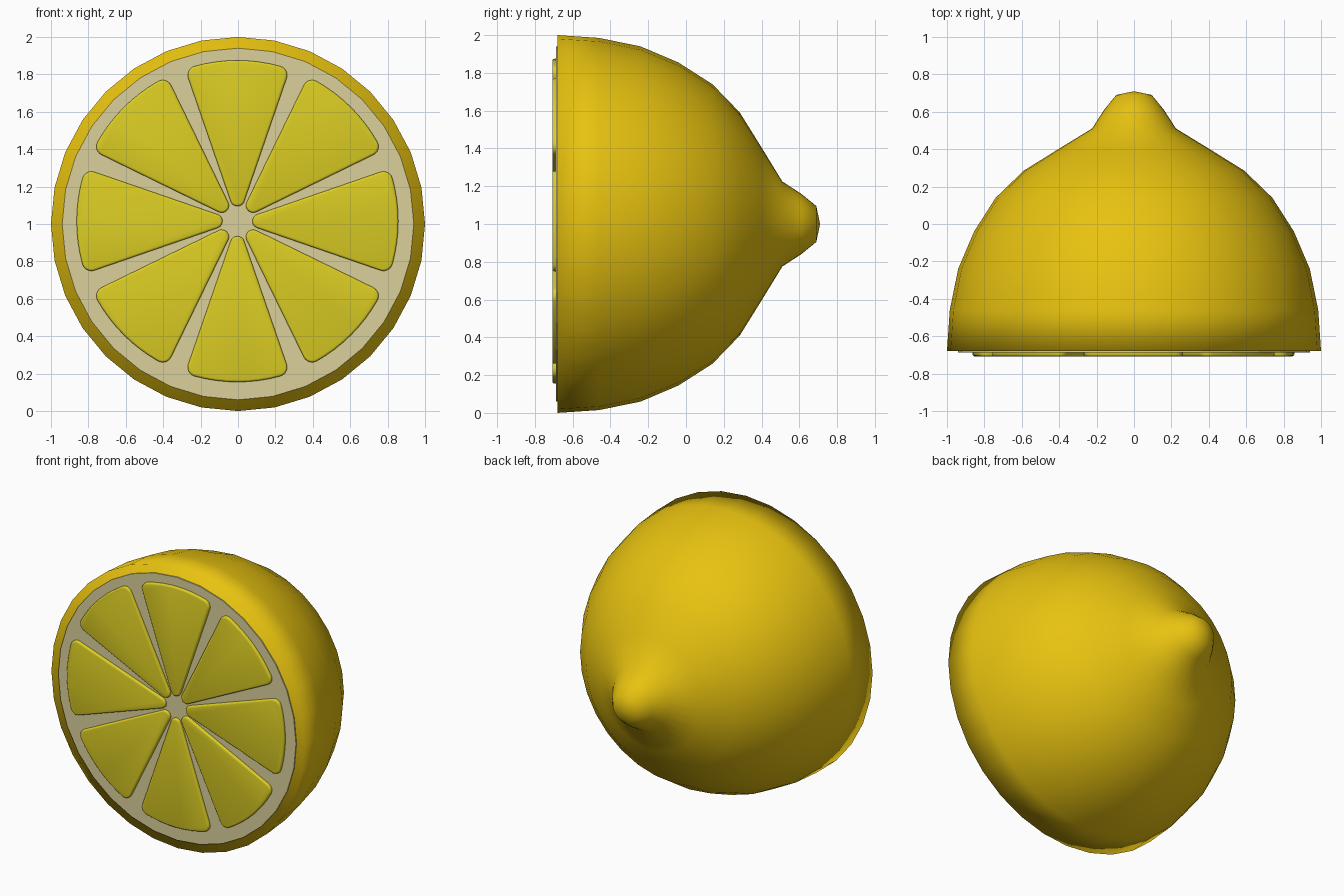
import bpy, bmesh
from math import sin, cos, pi, asin, radians

cube = bpy.data.objects.get("Cube")
if cube:
    bpy.data.objects.remove(cube, do_unlink=True)


def material(name, rgb):
    mat = bpy.data.materials.new(name)
    mat.use_nodes = True
    mat.diffuse_color = (*rgb, 1)
    bsdf = mat.node_tree.nodes["Principled BSDF"]
    bsdf.inputs["Base Color"].default_value = (*rgb, 1)
    bsdf.inputs["Roughness"].default_value = 0.6
    return mat


def finish(bm, name, mat, smooth):
    bmesh.ops.recalc_face_normals(bm, faces=bm.faces)
    for f in bm.faces:
        f.smooth = smooth
    mesh = bpy.data.meshes.new(name)
    bm.to_mesh(mesh)
    bm.free()
    mesh.materials.append(mat)
    obj = bpy.data.objects.new(name, mesh)
    bpy.context.collection.objects.link(obj)
    return obj


def lathe(name, profile, mat, smooth, sides=32):
    """Turn (radius, y) points around the front-back axis, capping both ends."""
    bm = bmesh.new()
    rings = []
    for r, y in profile:
        if r == 0:
            rings.append([bm.verts.new((0, y, 1))])
        else:
            rings.append([bm.verts.new((r * sin(2 * pi * i / sides), y,
                                        1 + r * cos(2 * pi * i / sides)))
                          for i in range(sides)])
    for a, b in zip(rings, rings[1:]):
        for i in range(sides):
            j = (i + 1) % sides
            if len(b) == 1:
                bm.faces.new((a[i], a[j], b[0]))
            else:
                bm.faces.new((a[i], a[j], b[j], b[i]))
    for ring in (rings[0], rings[-1]):
        if len(ring) > 1:
            bm.faces.new(ring)
    return finish(bm, name, mat, smooth)


def arc(cx, cy, r, start, end, steps):
    return [(cx + r * cos(start + (end - start) * i / steps),
             cy + r * sin(start + (end - start) * i / steps))
            for i in range(steps + 1)]


def wedge_outline(half, tip, outer, corner):
    """Rounded wedge pointing along +u from the centre."""
    d = tip / (1 - sin(half))
    off = half - asin(corner / (outer - corner))
    cu, cv = (outer - corner) * cos(off), (outer - corner) * sin(off)
    side = half + pi / 2
    pts = arc(cu, -cv, corner, -side, -off, 6)
    pts += arc(0, 0, outer, -off, off, 8)[1:-1]
    pts += arc(cu, cv, corner, off, side, 6)
    pts += arc(d, 0, d * sin(half), side, 2 * pi - side, 8)
    return pts


rind_yellow = material("rind_yellow", (0.80, 0.54, 0.005))
flesh_yellow = material("flesh_yellow", (0.71, 0.61, 0.017))
pith_cream = material("pith_cream", (0.71, 0.64, 0.33))

# Half-fruit rind with nub at the back
lathe("rind", [(1, -0.68), (0.985, -0.46), (0.94, -0.24), (0.855, -0.04),
               (0.74, 0.14), (0.59, 0.285), (0.405, 0.4), (0.225, 0.51),
               (0.16, 0.61), (0.095, 0.69), (0, 0.71)], rind_yellow, True)

# Pale disc on the cut face
lathe("pith", [(0.94, -0.688), (0.94, -0.675)], pith_cream, False)

# Eight juicy segments with softened front edges
FRONT, BACK = -0.708, -0.68
outline = wedge_outline(radians(19), 0.08, 0.86, 0.05)
for k in range(8):
    t = k * pi / 4
    bm = bmesh.new()
    front, back = ([bm.verts.new((u * cos(t) - v * sin(t) - 0.003, y,
                                  1.015 + u * sin(t) + v * cos(t)))
                    for u, v in outline] for y in (FRONT, BACK))
    n = len(outline)
    cap = bm.faces.new(front)
    bm.faces.new(back)
    for i in range(n):
        j = (i + 1) % n
        bm.faces.new((front[i], front[j], back[j], back[i]))
    bmesh.ops.recalc_face_normals(bm, faces=bm.faces)
    bmesh.ops.bevel(bm, geom=list(cap.edges), offset=0.012, segments=3,
                    profile=0.5, affect='EDGES')
    seg = finish(bm, f"flesh_segment_{k + 1}", flesh_yellow, True)
    bpy.ops.object.select_all(action='DESELECT')
    seg.select_set(True)
    bpy.context.view_layer.objects.active = seg
    bpy.ops.object.shade_smooth_by_angle(angle=radians(35))
